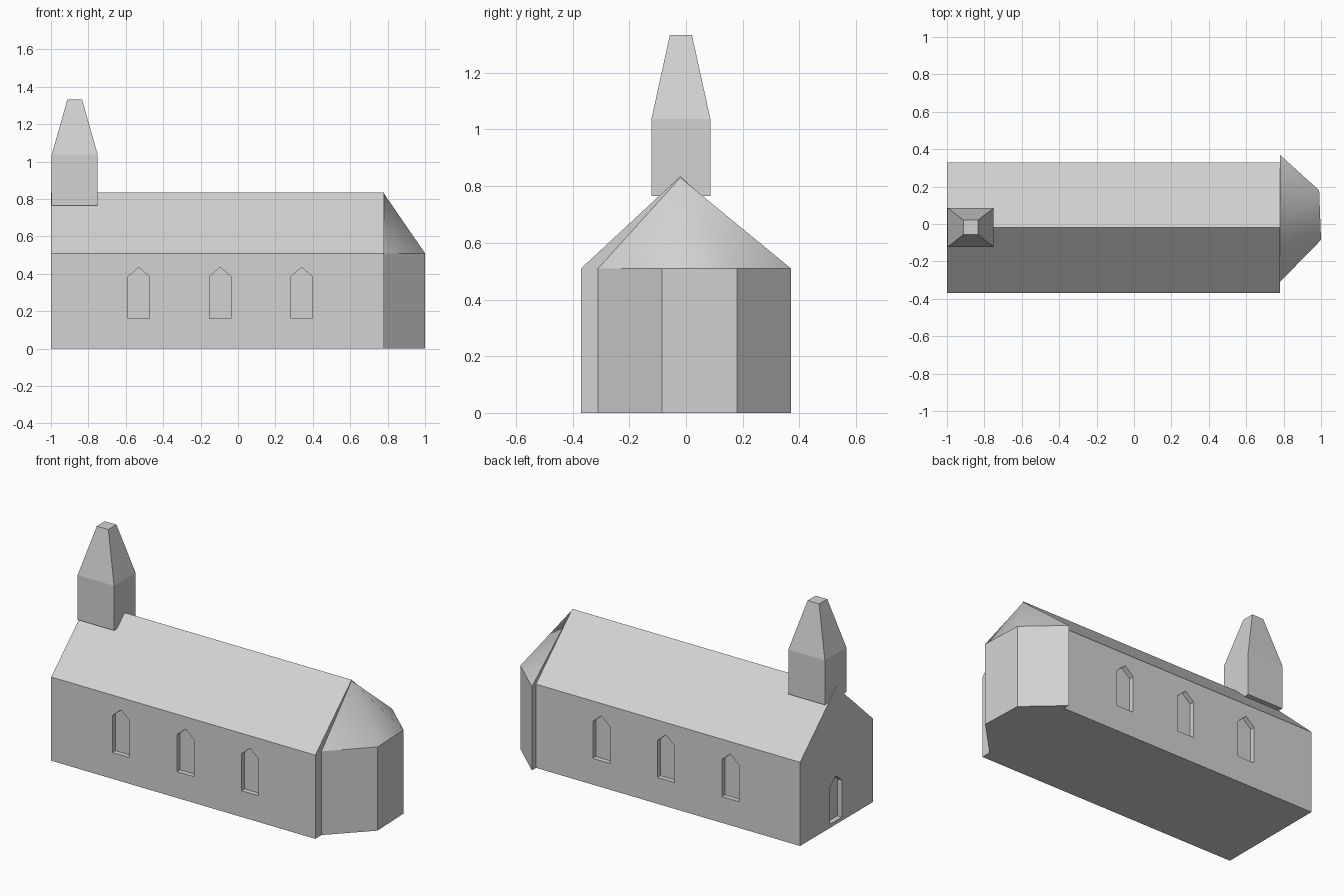
import bpy, bmesh
from mathutils import Vector

if "Cube" in bpy.data.objects:
    bpy.data.objects.remove(bpy.data.objects["Cube"])

stone = bpy.data.materials.new("pale_grey_stone")
stone.diffuse_color = (0.65, 0.65, 0.65, 1)
stone.use_nodes = True
stone.node_tree.nodes["Principled BSDF"].inputs["Base Color"].default_value = stone.diffuse_color

MID = -0.02      # y of the ridge line
EAVE, RIDGE = 0.51, 0.835
JOIN = 0.78      # x where nave meets apse


def finish(bm, name):
    bmesh.ops.recalc_face_normals(bm, faces=bm.faces)
    me = bpy.data.meshes.new(name)
    bm.to_mesh(me)
    bm.free()
    me.materials.append(stone)
    ob = bpy.data.objects.new(name, me)
    bpy.context.collection.objects.link(ob)
    return ob


def loft(bm, rings):
    """Closed solid through successive rings of points."""
    rows = [[bm.verts.new(p) for p in r] for r in rings]
    n = len(rows[0])
    for a, b in zip(rows, rows[1:]):
        for i in range(n):
            j = (i + 1) % n
            bm.faces.new((a[i], a[j], b[j], b[i]))
    bm.faces.new(rows[0][::-1])
    bm.faces.new(rows[-1])


# Nave: gabled profile extruded along x
gable = [(MID - 0.35, 0), (MID + 0.35, 0), (MID + 0.35, EAVE),
         (MID, RIDGE), (MID - 0.35, EAVE)]
bm = bmesh.new()
loft(bm, [[(x, y, z) for y, z in gable] for x in (-1, JOIN)])
nave = finish(bm, "nave")

# Window and door recesses: pointed profile cut into the walls
DEPTH = 0.03


def arch(c, z):
    w = 0.0575
    return [(c - w, z), (c + w, z), (c + w, z + 0.225),
            (c, z + 0.275), (c - w, z + 0.225)]


bm = bmesh.new()
for cx in (-0.53, -0.095, 0.34):
    for side in (-1, 1):
        wall = MID + side * 0.35
        loft(bm, [[(cx_, y, z) for cx_, z in arch(cx, 0.16)]
                  for y in (wall - side * DEPTH, wall + side * 0.05)])
loft(bm, [[(x, y, z) for y, z in arch(-0.015, 0.022)]
          for x in (-1.05, -1 + DEPTH)])
cutter = finish(bm, "recess_cutter")
cutter.hide_render = True
cutter.hide_viewport = True
cutter.display_type = 'WIRE'
cut = nave.modifiers.new("recesses", 'BOOLEAN')
cut.operation = 'DIFFERENCE'
cut.solver = 'EXACT'
cut.object = cutter

# Apse: three-sided wall with a softly shaded fan roof
plan = [(JOIN, -0.31), (1.0, -0.085), (0.99, 0.18), (JOIN, 0.37)]
bm = bmesh.new()
loft(bm, [[(x, y, z) for x, y in plan] for z in (0, EAVE)])
top = [f for f in bm.faces if all(v.co.z > 0.5 for v in f.verts)]
roof = bmesh.ops.poke(bm, faces=top)
roof["verts"][0].co = Vector((JOIN, MID, RIDGE - 0.005))
for f in roof["faces"]:
    f.smooth = any(v.co.x > 0.9 for v in f.verts)
for e in bm.edges:
    e.smooth = all(f.smooth for f in e.link_faces)
finish(bm, "apse")

# Bell tower with a tapered, blunt spire
bm = bmesh.new()
cx, cy = -0.873, -0.018
loft(bm, [[(cx + sx * hx, cy + sy * hy, z)
           for sx, sy in ((-1, -1), (1, -1), (1, 1), (-1, 1))]
          for hx, hy, z in ((0.123, 0.104, 0.765), (0.123, 0.104, 1.037),
                            (0.039, 0.039, 1.333))])
finish(bm, "bell_tower")
